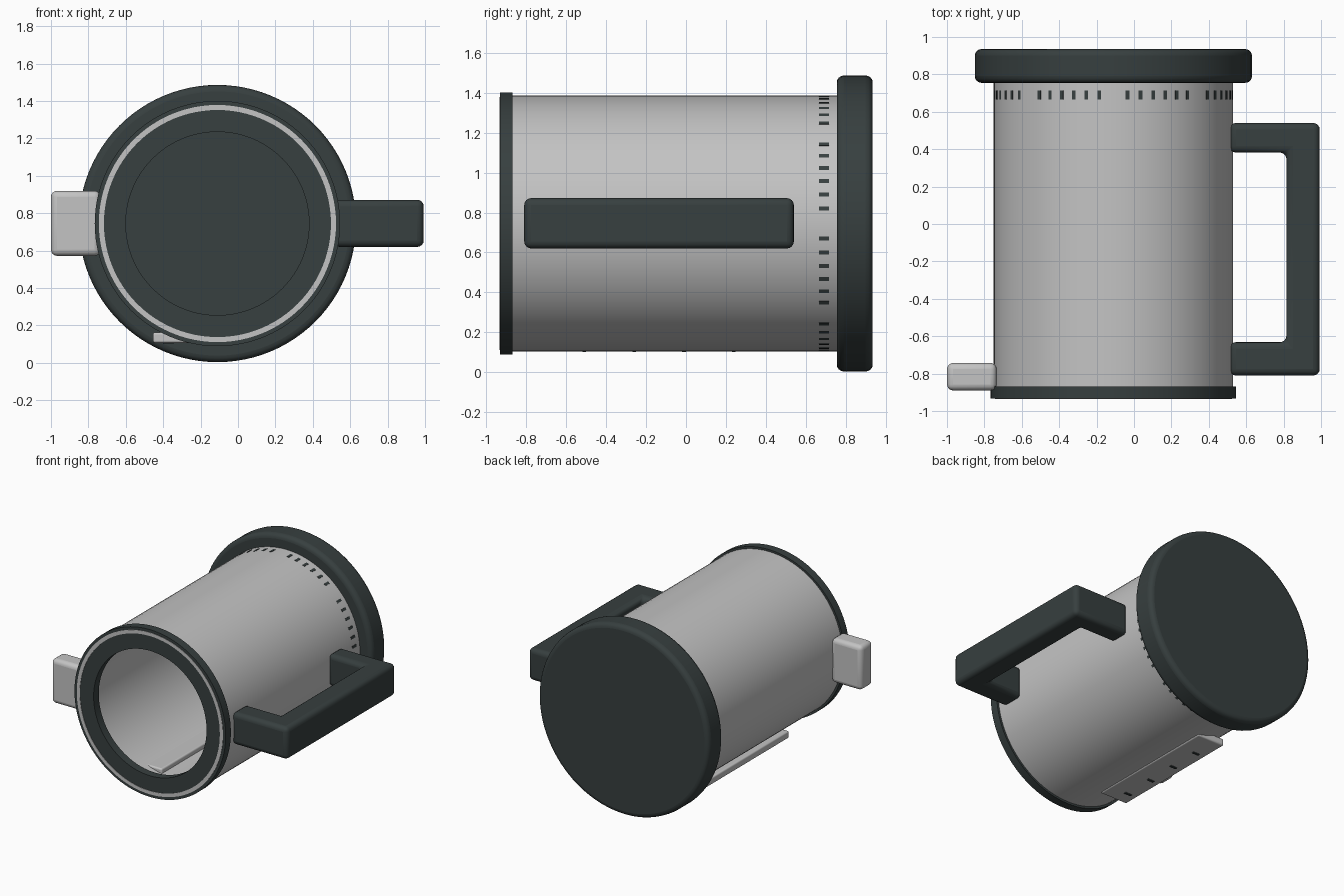
import bpy, bmesh, math
from mathutils import Matrix, Vector

old = bpy.data.objects.get("Cube")
if old:
    bpy.data.objects.remove(old, do_unlink=True)

CX, CZ = -0.11, 0.745   # barrel axis, running along y
R = 0.64                # barrel radius


def material(name, rgb):
    m = bpy.data.materials.new(name)
    m.use_nodes = True
    m.diffuse_color = (*rgb, 1)
    m.node_tree.nodes["Principled BSDF"].inputs["Base Color"].default_value = (*rgb, 1)
    return m


dark = material("dark slate", (0.038, 0.05, 0.05))
light = material("light grey", (0.55, 0.55, 0.55))


def finish(name, bm, mat, bevel=0):
    bmesh.ops.recalc_face_normals(bm, faces=bm.faces)
    me = bpy.data.meshes.new(name)
    bm.to_mesh(me)
    bm.free()
    me.materials.append(mat)
    ob = bpy.data.objects.new(name, me)
    bpy.context.collection.objects.link(ob)
    if bevel:
        mod = ob.modifiers.new("Bevel", 'BEVEL')
        mod.width, mod.segments, mod.limit_method = bevel, 4, 'ANGLE'
    bpy.ops.object.select_all(action='DESELECT')
    ob.select_set(True)
    bpy.context.view_layer.objects.active = ob
    bpy.ops.object.shade_smooth_by_angle(angle=math.radians(35))
    return ob


def lathe(name, profile, mat, bevel=0, steps=96):
    """Spin a closed (radius, y) profile round the barrel axis."""
    bm = bmesh.new()
    vs = [bm.verts.new((CX + r, y, CZ)) for r, y in profile]
    es = [bm.edges.new((vs[i], vs[(i + 1) % len(vs)])) for i in range(len(vs))]
    bmesh.ops.spin(bm, geom=vs + es, cent=(CX, 0, CZ), axis=(0, 1, 0),
                   angle=math.tau, steps=steps, use_merge=True)
    bmesh.ops.remove_doubles(bm, verts=bm.verts, dist=1e-5)
    return finish(name, bm, mat, bevel)


def tube(name, r0, r1, y0, y1, mat, bevel=0):
    return lathe(name, [(r0, y0), (r1, y0), (r1, y1), (r0, y1)], mat, bevel)


def add_box(bm, lo, hi, turn=None):
    lo, hi = Vector(lo), Vector(hi)
    mat = Matrix.Translation((lo + hi) / 2) @ Matrix.Diagonal((*(hi - lo), 1))
    bmesh.ops.create_cube(bm, size=1, matrix=turn @ mat if turn else mat)


def box(name, lo, hi, mat, bevel=0):
    bm = bmesh.new()
    add_box(bm, lo, hi)
    return finish(name, bm, mat, bevel)


# Hollow barrel, front rim with its pale inlay
tube("barrel", R - 0.012, R, -0.88, 0.77, light)
tube("front_rim", 0.49, 0.656, -0.932, -0.868, dark)
tube("rim_inlay", 0.607, 0.634, -0.935, -0.92, light)

# Solid back cap with rounded edges
bm = bmesh.new()
turn = Matrix.Translation((CX, 0.845, CZ)) @ Matrix.Rotation(math.pi / 2, 4, 'X')
bmesh.ops.create_cone(bm, cap_ends=True, segments=96, radius1=0.741,
                      radius2=0.741, depth=0.18, matrix=turn)
finish("back_cap", bm, dark, 0.035)

# Scale marks: eight groups of six dashes round the barrel
bm = bmesh.new()
for group in range(8):
    for i in range(6):
        angle = math.radians(22.5 + 45 * group + 6.3 * (i - 2.5))
        turn = Matrix.Translation((CX, 0, CZ)) @ Matrix.Rotation(angle, 4, 'Y')
        add_box(bm, (R - 0.006, 0.665, -0.01), (R + 0.002, 0.715, 0.01), turn)
finish("scale_marks", bm, dark)

# Side handle: a U outline given thickness and soft edges
outline = [(0.51, 0.54), (0.993, 0.54), (0.993, -0.81), (0.51, -0.81),
           (0.51, -0.632), (0.815, -0.632), (0.815, 0.382), (0.51, 0.382)]
bm = bmesh.new()
face = bm.faces.new([bm.verts.new((x, y, 0.62)) for x, y in outline])
ext = bmesh.ops.extrude_face_region(bm, geom=[face])
top = [v for v in ext["geom"] if isinstance(v, bmesh.types.BMVert)]
bmesh.ops.translate(bm, verts=top, vec=(0, 0, 0.252))
finish("handle", bm, dark, 0.035)

# Pale block on the opposite side
box("side_block", (-1, -0.89, 0.572), (-0.735, -0.743, 0.92), light, 0.033)

# Underside rail with four slots
box("under_rail", (-0.455, -0.63, 0.107), (-0.22, 0.45, 0.163), light, 0.012)
bm = bmesh.new()
for i in range(4):
    y = -0.51 + 0.25 * i
    add_box(bm, (-0.4, y - 0.009, 0.101), (-0.345, y + 0.009, 0.109))
finish("rail_slots", bm, dark)
